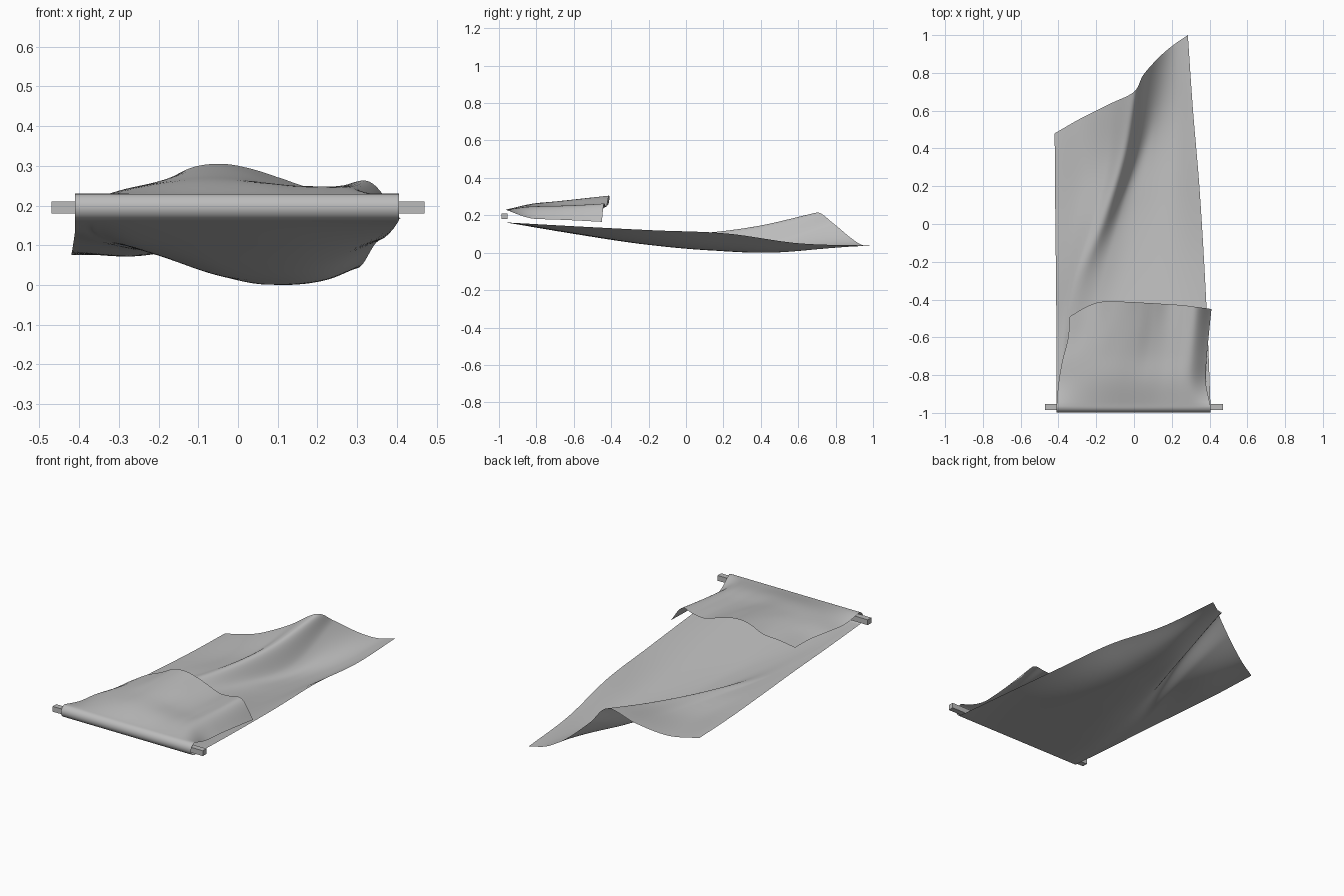
import bpy, bmesh, math

if "Cube" in bpy.data.objects:
    bpy.data.objects.remove(bpy.data.objects["Cube"])

def material(name, c):
    m = bpy.data.materials.new(name)
    m.diffuse_color = (c, c, c, 1)
    m.use_nodes = True
    m.node_tree.nodes["Principled BSDF"].inputs["Base Color"].default_value = m.diffuse_color
    return m

grey = material("light grey", 0.5)

def spline(p, t):
    """Catmull-Rom through evenly spaced values, t from 0 to 1."""
    n = len(p) - 1
    s = min(max(t, 0), 1) * n
    i = min(int(s), n - 1)
    f = s - i
    b, c = p[i], p[i + 1]
    a = p[i - 1] if i > 0 else 2 * b - c
    d = p[i + 2] if i + 2 <= n else 2 * c - b
    return b + 0.5 * f * (c - a + f * (2*a - 5*b + 4*c - d + f * (3*(b - c) + d - a)))

def surface(rows, u, v):
    return spline([spline(r, u) for r in rows], v)

CY, CZ, R = -0.964, 0.196, 0.034

# long lower sheet, rod to back edge; columns follow the diagonal fold:
# left edge, two on the slope, ridge, valley, two on the right, right edge
LOW_X = [[-.41, -.395, -.375, -.35, -.27, -.10, .14, .405],
         [-.41, -.39, -.37, -.345, -.25, -.08, .15, .39],
         [-.412, -.37, -.33, -.27, -.16, -.03, .17, .37],
         [-.415, -.32, -.23, -.15, -.06, .06, .20, .345],
         [-.418, -.27, -.15, -.05, .035, .12, .22, .312],
         [-.42, -.28, -.13, 0, .05, .13, .205, .285]]
LOW_Z = [[CZ - R] * 8,
         [.14, .138, .135, .128, .109, .10, .105, .14],
         [.123, .113, .105, .096, .063, .045, .06, .12],
         [.103, .092, .088, .098, .028, .012, .03, .103],
         [.085, .072, .092, .137, .03, .005, .012, .05],
         [.075, .082, .14, .215, .155, .08, .04, .038]]
LOW_END = [.48, .56, .635, .70, .79, .88, .945, 1.0]

# short upper flap, rod to free edge, even columns
TOP_Z = [[CZ + R] * 11,
         [.205, .230, .246, .256, .261, .26, .256, .249, .247, .24, .185],
         [.205, .236, .254, .268, .275, .27, .255, .245, .245, .245, .178],
         [.2, .237, .26, .284, .29, .282, .26, .245, .247, .25, .172],
         [.195, .235, .26, .296, .305, .292, .268, .245, .25, .258, .165]]
TOP_END = [-.49, -.445, -.415, -.41, -.412, -.416, -.42, -.425, -.43, -.44, -.45]
TOP_LEFT = [-.41, -.40, -.38, -.35, -.34]
TOP_RIGHT = [.405, .38, .385, .397, .41]

def flap(u, v):
    a, b = spline(TOP_LEFT, v), spline(TOP_RIGHT, v)
    return (a + (b - a) * u, CY + (spline(TOP_END, u) - CY) * v, surface(TOP_Z, u, v))

def turn(u, t):
    a = math.pi * (0.5 + t)
    x0, x1 = -.41 + .815 * u, spline(LOW_X[0], u)
    return (x0 + (x1 - x0) * t, CY + R * math.cos(a), CZ + R * math.sin(a))

def lower(u, v):
    return (surface(LOW_X, u, v), CY + (spline(LOW_END, u) - CY) * v,
            max(0, surface(LOW_Z, u, v)))

# cloth: flap, turn around the rod, long sheet
N = 84
us = [i / N for i in range(N + 1)]
bm = bmesh.new()
grid = []
for func, steps in ((flap, [k / 24 for k in range(24, 0, -1)]),
                    (turn, [k / 12 for k in range(13)]),
                    (lower, [k / 60 for k in range(1, 61)])):
    for s in steps:
        grid.append([bm.verts.new(func(u, s)) for u in us])
for r, s in zip(grid, grid[1:]):
    for i in range(N):
        bm.faces.new((r[i], s[i], s[i + 1], r[i + 1]))
for f in bm.faces:
    f.smooth = True
me = bpy.data.meshes.new("draped_cloth")
bm.to_mesh(me)
bm.free()
me.materials.append(grey)
bpy.context.collection.objects.link(bpy.data.objects.new("draped_cloth", me))

# square hanging rod
bpy.ops.mesh.primitive_cube_add(size=1, location=(0, -.97, .195))
rod = bpy.context.object
rod.name = "rod"
rod.scale = (.94, .032, .03)
rod.data.materials.append(grey)
